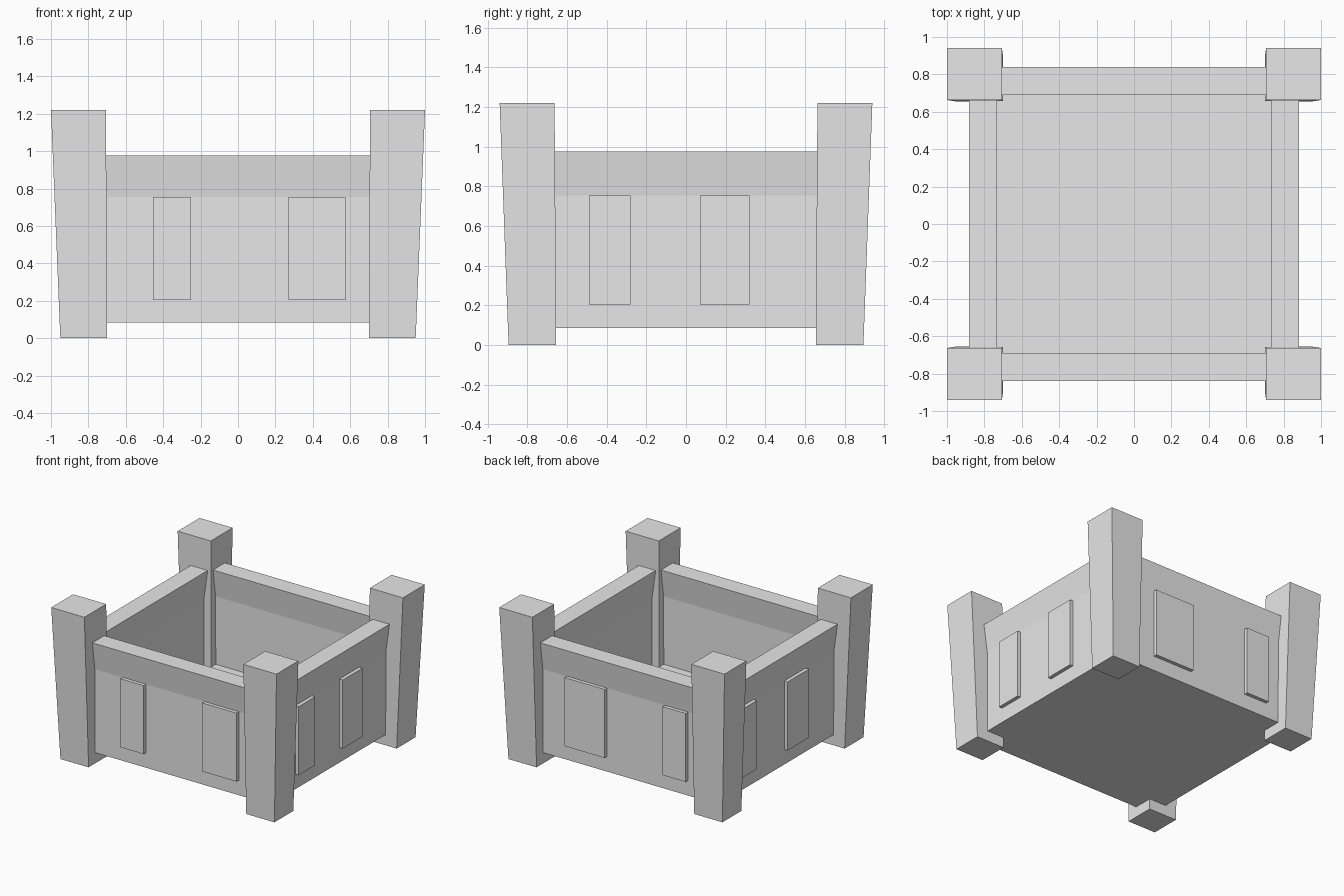
import bpy
import bmesh
from mathutils import Vector

cube = bpy.data.objects.get("Cube")
if cube:
    bpy.data.objects.remove(cube, do_unlink=True)

# Single stone colour
stone = bpy.data.materials.new("light grey stone")
stone.use_nodes = True
GREY = (0.8, 0.8, 0.8, 1)
stone.diffuse_color = GREY
stone.node_tree.nodes["Principled BSDF"].inputs["Base Color"].default_value = GREY


def prism(name, first, last):
    """Closed solid joining two matching outlines."""
    bm = bmesh.new()
    a = [bm.verts.new(p) for p in first]
    b = [bm.verts.new(p) for p in last]
    bm.faces.new(a)
    bm.faces.new(b)
    for i in range(len(a)):
        j = (i + 1) % len(a)
        bm.faces.new((a[i], a[j], b[j], b[i]))
    bmesh.ops.recalc_face_normals(bm, faces=bm.faces)
    mesh = bpy.data.meshes.new(name)
    bm.to_mesh(mesh)
    bm.free()
    mesh.materials.append(stone)
    obj = bpy.data.objects.new(name, mesh)
    bpy.context.collection.objects.link(obj)
    return obj


def box(name, low, high):
    def ring(z):
        return [Vector((x, y, z)) for x, y in
                ((low[0], low[1]), (high[0], low[1]), (high[0], high[1]), (low[0], high[1]))]
    return prism(name, ring(low[2]), ring(high[2]))


# Corner posts, wider at the top
def post_ring(sx, sy, inner, outer, z):
    (ix, iy), (ox, oy) = inner, outer
    return [Vector((sx * x, sy * y, z)) for x, y in ((ix, iy), (ox, iy), (ox, oy), (ix, oy))]


for sx, side in ((-1, "right"), (1, "left")):
    for sy, end in ((-1, "front"), (1, "back")):
        prism(f"{end}_{side}_post",
              post_ring(sx, sy, (0.70, 0.655), (0.95, 0.895), 0),
              post_ring(sx, sy, (0.706, 0.663), (1.0, 0.94), 1.22))

# Walls with a rim that flares on both sides, and their raised panels
BASE, FLARE, RIM = 0.085, 0.755, 0.977
WALLS = {
    "front": ("y", -1, 0.765, 0.80, ((-0.455, -0.25), (0.27, 0.575))),
    "back": ("y", 1, 0.765, 0.80, ((-0.585, -0.38), (0.135, 0.49))),
    "left": ("x", 1, 0.807, 0.75, ((-0.49, -0.28), (0.07, 0.32))),
    "right": ("x", -1, 0.807, 0.75, ((-0.30, -0.03), (0.36, 0.57))),
}


def place(axis, along, out, z):
    return Vector((along, out, z) if axis == "y" else (out, along, z))


for side, (axis, sign, middle, half, panels) in WALLS.items():
    profile = [(-0.045, BASE), (0.045, BASE), (0.045, FLARE),
               (0.075, RIM), (-0.075, RIM), (-0.045, FLARE)]
    ends = [[place(axis, t, sign * (middle + d), z) for d, z in profile] for t in (-half, half)]
    prism(f"{side}_wall", *ends)
    for n, (start, stop) in enumerate(panels, 1):
        outline = ((start, 0.205), (stop, 0.205), (stop, FLARE), (start, FLARE))
        faces = [[place(axis, t, sign * (middle + d), z) for t, z in outline] for d in (0.03, 0.074)]
        prism(f"{side}_panel_{n}", *faces)

# Floor slab between the walls
box("floor", (-0.80, -0.76, BASE), (0.80, 0.76, 0.21))
